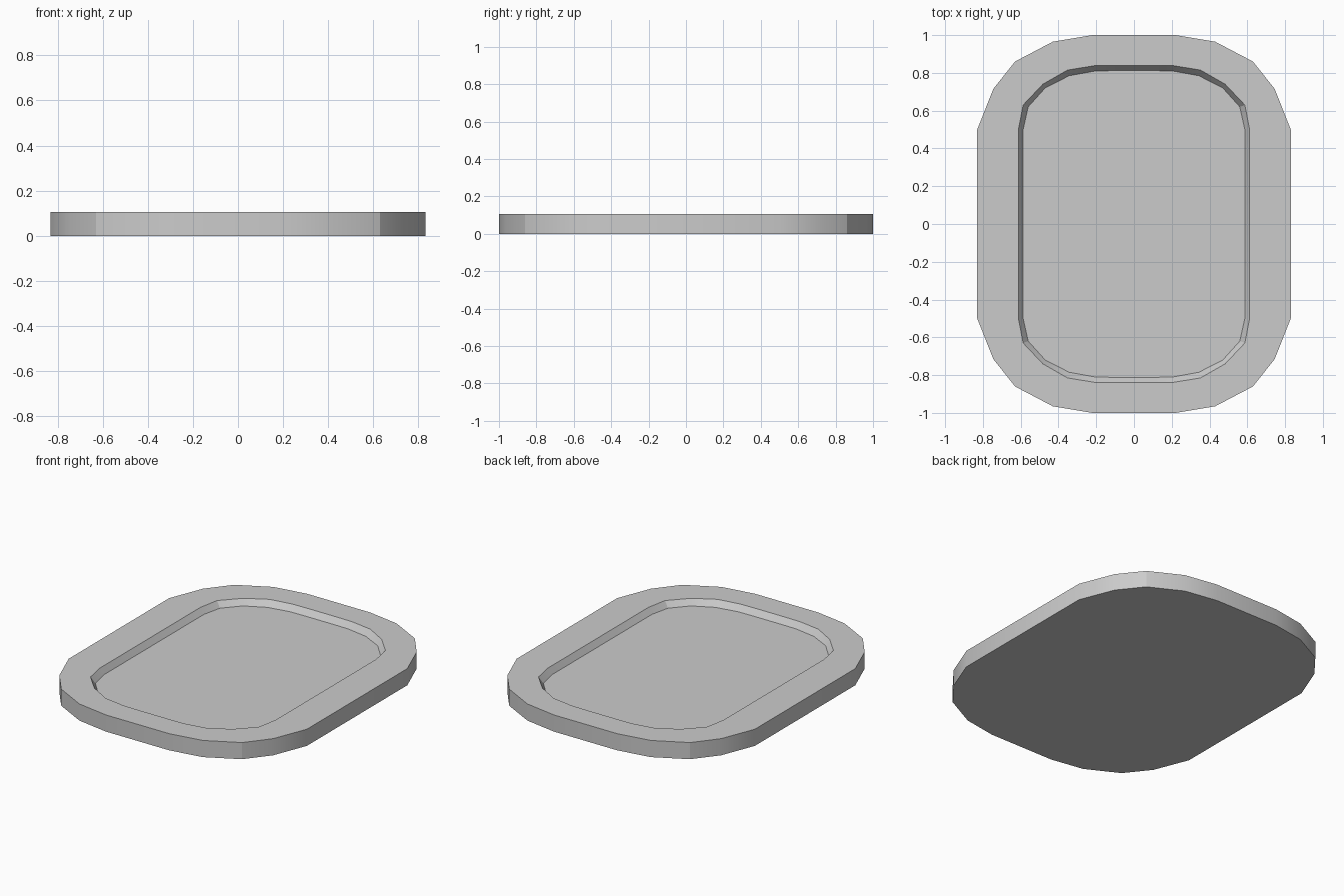
import bpy, bmesh, math

if "Cube" in bpy.data.objects:
    bpy.data.objects.remove(bpy.data.objects["Cube"])

H = 0.105       # tray height
FLOOR = 0.068   # height of the recessed floor

# One quadrant of each outline, from the right side round to the far end
OUTER = [(0.83, 0.5), (0.745, 0.715), (0.63, 0.86), (0.43, 0.965), (0.22, 1.0)]
RIM = [(0.612, 0.5), (0.587, 0.63), (0.483, 0.74), (0.352, 0.815), (0.21, 0.838), (0.105, 0.84)]
BASE = [(0.587, 0.5), (0.56, 0.62), (0.47, 0.72), (0.343, 0.785), (0.205, 0.81), (0.1, 0.812)]


def mirror_loop(quarter):
    """Mirror a quadrant into a full counter-clockwise outline."""
    half = quarter + [(-x, y) for x, y in reversed(quarter)]
    return half + [(-x, -y) for x, y in half]


def ring(bm, quarter, z):
    verts = [bm.verts.new((x, y, z)) for x, y in mirror_loop(quarter)]
    n = len(verts)
    edges = [bm.edges.new((verts[i], verts[(i + 1) % n])) for i in range(n)]
    return verts, edges


def wall(bm, low, high):
    n = len(low)
    for i in range(n):
        j = (i + 1) % n
        bm.faces.new((low[i], low[j], high[j], high[i]))


bm = bmesh.new()
bottom, _ = ring(bm, OUTER, 0)
top, top_edges = ring(bm, OUTER, H)
rim, rim_edges = ring(bm, RIM, H)
base, _ = ring(bm, BASE, FLOOR)

# Outer wall, sloped recess wall, underside and recessed floor
wall(bm, bottom, top)
wall(bm, rim, base)
bm.faces.new(bottom[::-1])
bm.faces.new(base)

# Flat border between the outer edge and the recess
bmesh.ops.triangle_fill(bm, edges=top_edges + rim_edges, use_beauty=True, normal=(0, 0, 1))
bmesh.ops.dissolve_degenerate(bm, edges=bm.edges, dist=1e-5)
bmesh.ops.recalc_face_normals(bm, faces=bm.faces)

mesh = bpy.data.meshes.new("tray")
bm.to_mesh(mesh)
bm.free()
tray = bpy.data.objects.new("tray", mesh)
bpy.context.collection.objects.link(tray)

# Soft corners, crisp top and bottom edges
bpy.context.view_layer.objects.active = tray
tray.select_set(True)
bpy.ops.object.shade_smooth_by_angle(angle=math.radians(22.5))
